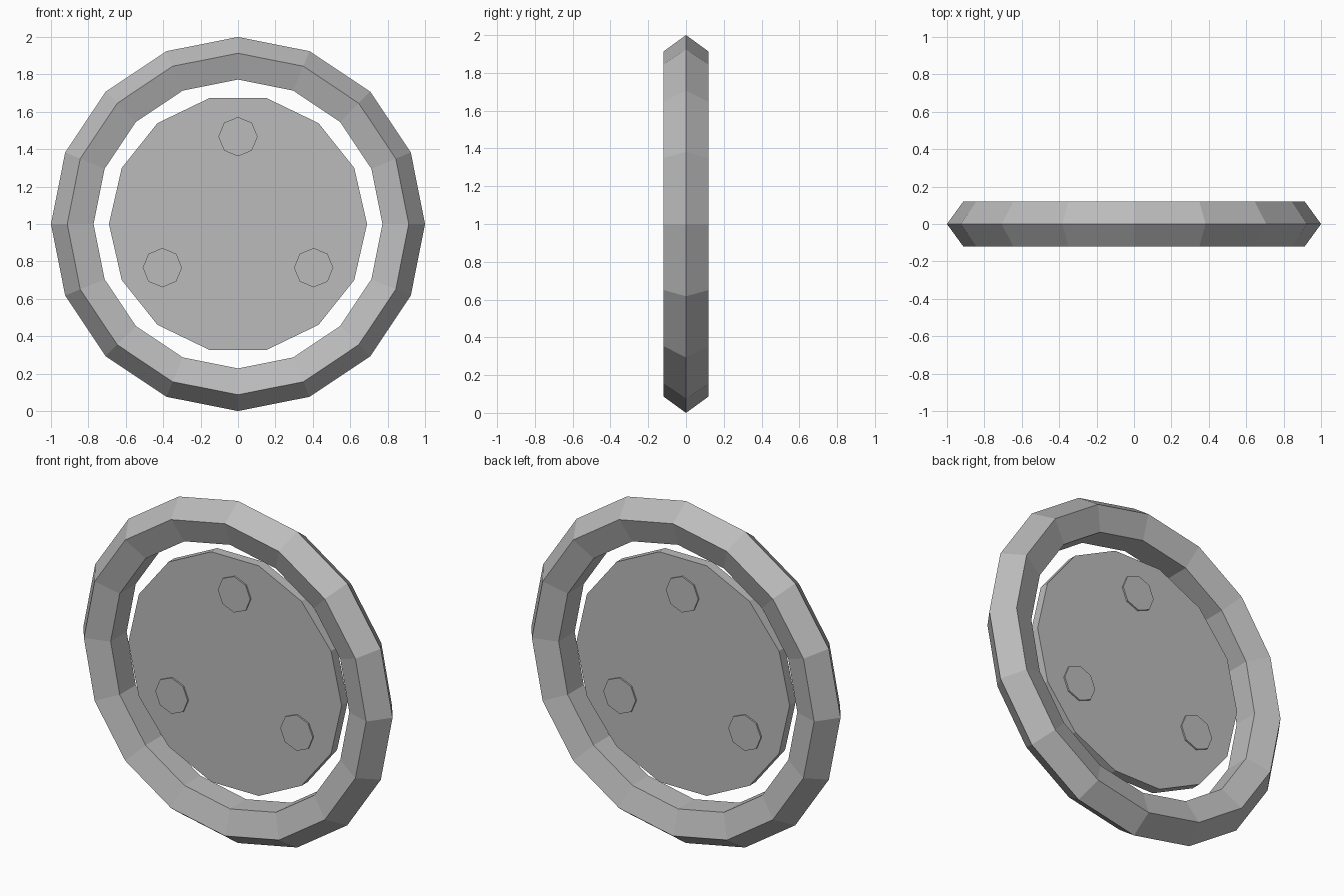
import bpy
import bmesh
from math import sin, cos, pi, tau

cube = bpy.data.objects.get("Cube")
if cube:
    bpy.data.objects.remove(cube, do_unlink=True)

CENTRE_Z = 1.0

# Single grey finish
grey = bpy.data.materials.new("plain grey")
grey.use_nodes = True
colour = (0.5, 0.5, 0.5, 1)
grey.diffuse_color = colour
grey.node_tree.nodes["Principled BSDF"].inputs["Base Color"].default_value = colour


def add_object(name, bm, location):
    bmesh.ops.recalc_face_normals(bm, faces=bm.faces)
    mesh = bpy.data.meshes.new(name)
    bm.to_mesh(mesh)
    bm.free()
    mesh.materials.append(grey)
    obj = bpy.data.objects.new(name, mesh)
    obj.location = location
    bpy.context.collection.objects.link(obj)
    return obj


def ring(name, major, minor, sides, section_sides):
    """Faceted torus around the y axis."""
    bm = bmesh.new()
    loops = []
    for i in range(sides):
        a = tau * i / sides
        loop = []
        for j in range(section_sides):
            b = tau * j / section_sides
            r = major + minor * cos(b)
            loop.append(bm.verts.new((r * cos(a), minor * sin(b), r * sin(a))))
        loops.append(loop)
    for i in range(sides):
        here, ahead = loops[i], loops[(i + 1) % sides]
        for j in range(section_sides):
            k = (j + 1) % section_sides
            bm.faces.new((here[j], here[k], ahead[k], ahead[j]))
    return add_object(name, bm, (0, 0, CENTRE_Z))


def disc(name, radius, half_depth, sides, x=0, z=0):
    """Flat prism with its axis along y."""
    bm = bmesh.new()
    front, back = [
        [bm.verts.new((radius * cos(tau * i / sides), y, radius * sin(tau * i / sides)))
         for i in range(sides)]
        for y in (-half_depth, half_depth)]
    bm.faces.new(front)
    bm.faces.new(back)
    for i in range(sides):
        k = (i + 1) % sides
        bm.faces.new((front[i], front[k], back[k], back[i]))
    return add_object(name, bm, (x, 0, CENTRE_Z + z))


# Outer rim with a five-sided section
ring("outer_ring", 0.874, 0.126, 16, 5)

# Central plate
disc("centre_disc", 0.69, 0.028, 14)

# Three low studs showing on both faces
for n in range(3):
    angle = pi / 2 + tau * n / 3
    disc(f"stud_{n + 1}", 0.105, 0.037, 8, 0.467 * cos(angle), 0.467 * sin(angle))
